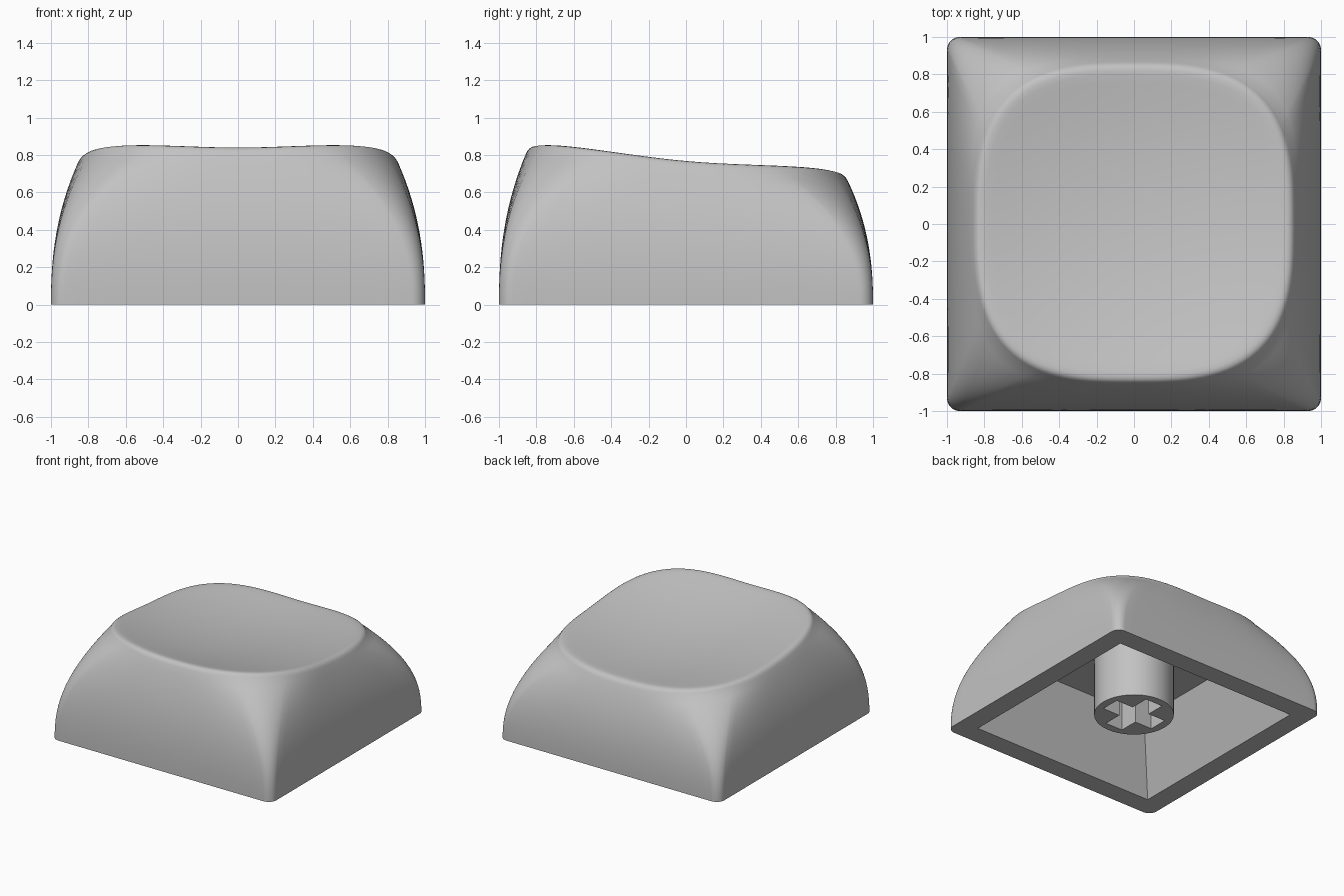
import bpy, bmesh, math
from mathutils import Vector

cube = bpy.data.objects.get("Cube")
if cube:
    bpy.data.objects.remove(cube)

grey = bpy.data.materials.new("plain grey")
grey.use_nodes = True
colour = (0.54, 0.54, 0.54, 1)
grey.diffuse_color = colour
grey.node_tree.nodes["Principled BSDF"].inputs["Base Color"].default_value = colour

CORNER = 0.07      # corner radius at the base
RIM = 0.86         # half width of the rounded top rim
CEILING = 0.54     # height of the hollow
STEM_BOTTOM = 0.06


def dish(x, y):
    """Height of the scooped, tilted top surface."""
    return 0.685 - 0.09 * y + 0.13 * (x * x + y * y)


def outlines():
    """Matching points of the square base and the soft rim."""
    base, rim = [], []
    straight = 1 - CORNER
    half_angle = math.radians(32)
    for side in range(4):
        turn = side * math.pi / 2
        pts = [(1, straight * i / 12, half_angle * i / 12) for i in range(-12, 12)]
        for i in range(12):
            a = math.pi / 2 * i / 12
            pts.append((straight + CORNER * math.cos(a), straight + CORNER * math.sin(a),
                        half_angle + (math.pi / 2 - 2 * half_angle) * i / 12))
        c, s = math.cos(turn), math.sin(turn)
        for x, y, ang in pts:
            base.append(Vector((x * c - y * s, x * s + y * c)))
            ca, sa = math.cos(ang + turn), math.sin(ang + turn)
            r = RIM / (abs(ca) ** 3 + abs(sa) ** 3) ** (1 / 3)
            rim.append(Vector((r * ca, r * sa + 0.006)))
    return base, rim


def finish(obj, angle):
    bpy.ops.object.select_all(action='DESELECT')
    obj.select_set(True)
    bpy.context.view_layer.objects.active = obj
    bpy.ops.object.shade_smooth_by_angle(angle=math.radians(angle))


# Cap: hollow, walls, rounded rim and dish lofted as one skin
base, rim = outlines()
rings = []


def square_ring(half, z):
    rings.append([(*(p * half / max(abs(p.x), abs(p.y))), z) for p in base])


square_ring(0.62, CEILING)
square_ring(0.835, 0)

EDGE_DROP = 0.045
STEPS = 16
for k in range(STEPS + 1):
    t = k / STEPS
    ring = []
    for b, r in zip(base, rim):
        p = b.lerp(r, t ** 2.35)
        ring.append((p.x, p.y, t * (dish(r.x, r.y) - EDGE_DROP)))
    rings.append(ring)

rounding = [(0.993, 0.033), (0.983, 0.021), (0.97, 0.011), (0.95, 0.004), (0.92, 0.001)]
inner = [(s, 0) for s in (0.87, 0.75, 0.6, 0.45, 0.3, 0.15)]
for scale, drop in rounding + inner:
    rings.append([(r.x * scale, r.y * scale, dish(r.x * scale, r.y * scale) - drop) for r in rim])

bm = bmesh.new()
loops = [[bm.verts.new(co) for co in ring] for ring in rings]
n = len(base)
for low, high in zip(loops, loops[1:]):
    for i in range(n):
        j = (i + 1) % n
        bm.faces.new((low[i], low[j], high[j], high[i]))
bm.faces.new(list(reversed(loops[0])))
centre = bm.verts.new((0, 0, dish(0, 0)))
for i in range(n):
    bm.faces.new((loops[-1][i], loops[-1][(i + 1) % n], centre))
bmesh.ops.recalc_face_normals(bm, faces=bm.faces)
mesh = bpy.data.meshes.new("cap")
bm.to_mesh(mesh)
bm.free()
cap = bpy.data.objects.new("cap", mesh)
bpy.context.collection.objects.link(cap)
mesh.materials.append(grey)
finish(cap, 35)

# Stem: round post with a cross-shaped socket
curve = bpy.data.curves.new("stem", 'CURVE')
curve.dimensions = '2D'
curve.fill_mode = 'BOTH'
curve.extrude = (CEILING - STEM_BOTTOM) / 2
circle = [(0.3 * math.cos(math.tau * i / 64), 0.3 * math.sin(math.tau * i / 64)) for i in range(64)]
cross = []
long, wide = 0.235, 0.078
for q in range(4):
    c, s = round(math.cos(q * math.pi / 2)), round(math.sin(q * math.pi / 2))
    for x, y in ((long, -wide), (long, wide), (wide, wide)):
        cross.append((x * c - y * s, x * s + y * c))
for outline in (circle, cross):
    spline = curve.splines.new('POLY')
    spline.points.add(len(outline) - 1)
    for point, (x, y) in zip(spline.points, outline):
        point.co = (x, y, 0, 1)
    spline.use_cyclic_u = True
curve.materials.append(grey)
stem = bpy.data.objects.new("stem", curve)
stem.location.z = (CEILING + STEM_BOTTOM) / 2
bpy.context.collection.objects.link(stem)
bpy.ops.object.select_all(action='DESELECT')
stem.select_set(True)
bpy.context.view_layer.objects.active = stem
bpy.ops.object.convert(target='MESH')
stem = bpy.context.view_layer.objects.active
bm = bmesh.new()
bm.from_mesh(stem.data)
bmesh.ops.remove_doubles(bm, verts=bm.verts, dist=0.0005)
bmesh.ops.recalc_face_normals(bm, faces=bm.faces)
bm.to_mesh(stem.data)
bm.free()
finish(stem, 35)
